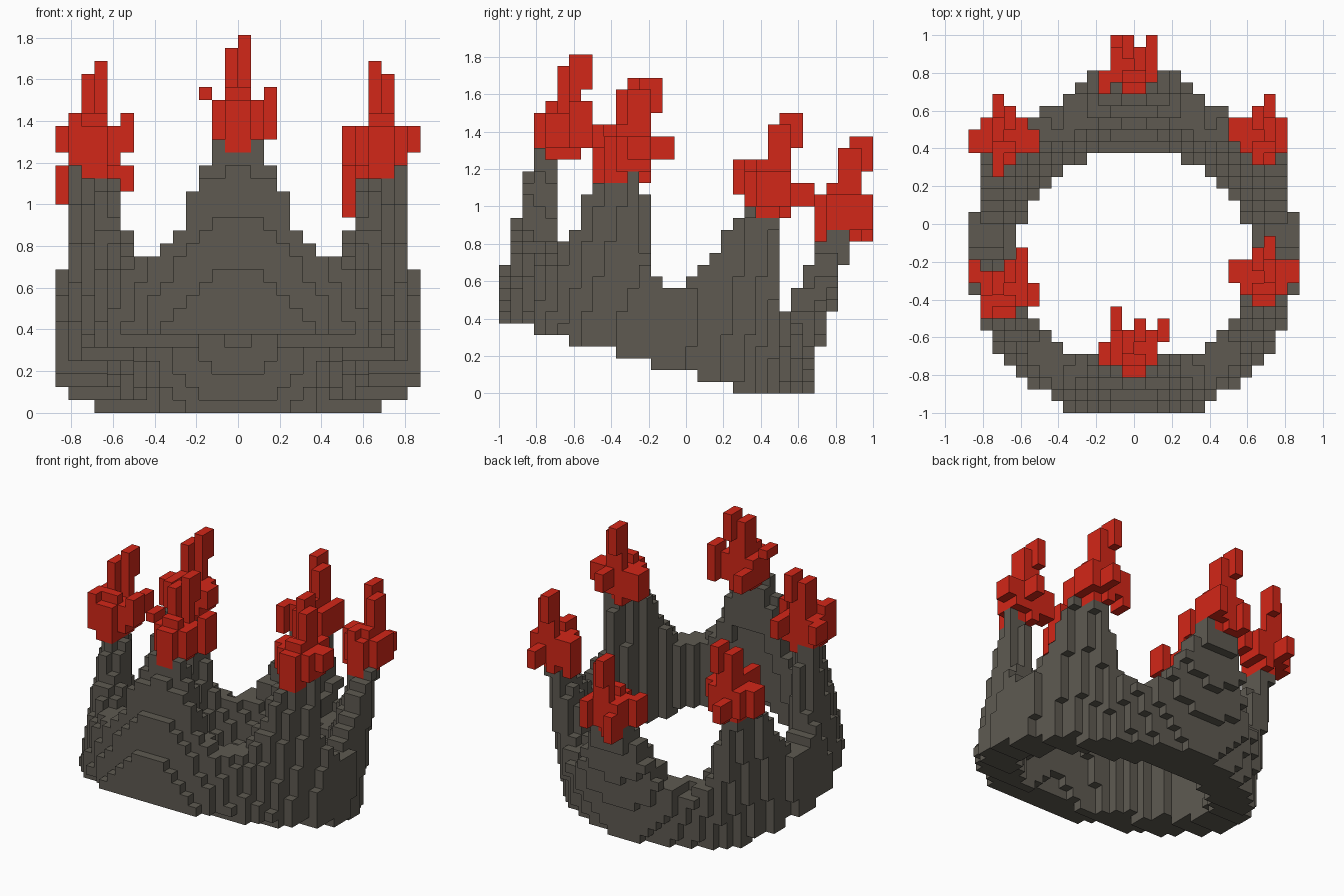
import bpy, bmesh, math
from mathutils import Vector

cube = bpy.data.objects.get("Cube")
if cube:
    bpy.data.objects.remove(cube, do_unlink=True)

V = 1 / 16                       # edge of one block


def material(name, rgb):
    m = bpy.data.materials.new(name)
    m.use_nodes = True
    m.diffuse_color = (*rgb, 1)
    bsdf = m.node_tree.nodes["Principled BSDF"]
    bsdf.inputs["Base Color"].default_value = (*rgb, 1)
    bsdf.inputs["Roughness"].default_value = 0.8
    return m


stone = material("dark stone grey", (0.112, 0.102, 0.083))
fire = material("flame red", (0.65, 0.02, 0.009))


def block_object(name, cells, mat):
    """Mesh of the outer skin of a set of grid cells."""
    bm = bmesh.new()
    verts = {}

    def vert(p):
        if p not in verts:
            verts[p] = bm.verts.new([c * V for c in p])
        return verts[p]

    for cell in cells:
        for axis in range(3):
            a, b = (axis + 1) % 3, (axis + 2) % 3
            for side in (0, 1):
                n = list(cell)
                n[axis] += 2 * side - 1
                if tuple(n) in cells:
                    continue
                ring = []
                for da, db in ((0, 0), (1, 0), (1, 1), (0, 1)):
                    p = list(cell)
                    p[axis] += side
                    p[a] += da
                    p[b] += db
                    ring.append(vert(tuple(p)))
                bm.faces.new(ring if side else ring[::-1])
    mesh = bpy.data.meshes.new(name)
    bm.to_mesh(mesh)
    bm.free()
    mesh.materials.append(mat)
    obj = bpy.data.objects.new(name, mesh)
    bpy.context.collection.objects.link(obj)


def box(x, y, z, width, depth, height):
    """Cells of a box given by its lowest corner and its size."""
    return {(i, j, k) for i in range(x, x + width)
            for j in range(y, y + depth) for k in range(z, z + height)}


# One flame body, shared by all six spikes
flame_body = (box(-2, -2, 1, 4, 3, 3)       # wide middle
              | box(-1, -3, 0, 2, 3, 4)     # root
              | box(-1, -2, 4, 2, 1, 1)     # shoulder
              | box(-1, -1, 4, 1, 2, 4)     # side tongue
              | box(0, 0, 0, 1, 1, 9)       # tall tongue
              | box(0, 1, 6, 1, 1, 3))      # tip


def flame(name, origin, mirror, arms):
    """Flame at a grid position, mirrored in x or not; arms are x, y, z, height."""
    cells = set(flame_body)
    for x, y, z, height in arms:
        cells |= box(x, y, z, 1, 2, height)
    placed = {(origin[0] + mirror * x, origin[1] + y, origin[2] + z) for x, y, z in cells}
    block_object(name, placed, fire)
    return placed


burning = flame("flame_front", (0, -10, 20), 1, [(2, 0, 1, 4), (-3, -2, 4, 1), (-2, 1, 1, 2)])
burning |= flame("flame_front_left", (10, -4, 18), -1,
                 [(2, -1, 1, 3), (-3, -1, 2, 2), (-1, 1, 2, 2)])
burning |= flame("flame_front_right", (-11, -5, 18), 1,
                 [(-3, 0, 2, 2), (1, 1, 2, 2), (2, -2, 2, 3), (-2, -3, 1, 4)])
burning |= flame("flame_back_left", (10, 8, 15), -1,
                 [(2, -1, 0, 4), (-1, 1, 1, 2), (0, -3, 2, 3)])
burning |= flame("flame_back_right", (-11, 8, 15), 1,
                 [(-3, -2, 1, 3), (-1, -4, 2, 3), (-1, 1, 1, 2), (2, -2, 2, 2)])
burning |= flame("flame_back", (-1, 14, 13), -1, [(2, -3, 1, 3), (-2, 0, 1, 3), (1, 0, 0, 3)])

# Tilted crown: a thin cylinder wall with six spikes along its top
TILT = math.radians(15)
BASE = Vector((0, -0.205, 0.165))
ALONG = Vector((0, math.cos(TILT), -math.sin(TILT)))
UP = Vector((0, math.sin(TILT), math.cos(TILT)))
SPIKE = ((0, 0.95), (6, 0.94), (10, 0.85), (15, 0.64), (19, 0.49), (24, 0.45), (30, 0.41))


def spike_height(degrees):
    """Height of the wall at an angle around the ring."""
    d = abs((degrees + 30) % 60 - 30)
    for (d0, h0), (d1, h1) in zip(SPIKE, SPIKE[1:]):
        if d <= d1:
            return h0 + (h1 - h0) * (d - d0) / (d1 - d0)
    return SPIKE[-1][1]


crown = set()
for cell in box(-14, -16, 0, 28, 32, 24):
    p = Vector([(c + 0.5) * V for c in cell]) - BASE
    u, h = p.dot(ALONG), p.dot(UP)
    angle = math.atan2(p.x, u)
    # the side spikes stand slightly closer together than an even sixth
    spread = math.degrees(angle) - 2.5 * math.sin(2 * angle)
    outside = math.hypot(p.x / (0.872 - 0.03 * h), u / 0.876) > 1
    inside = math.hypot(p.x, u) < 0.62 + 0.13 * h
    if -0.02 * u <= h <= spike_height(spread) and not (outside or inside):
        crown.add(cell)
block_object("crown", crown - burning, stone)
